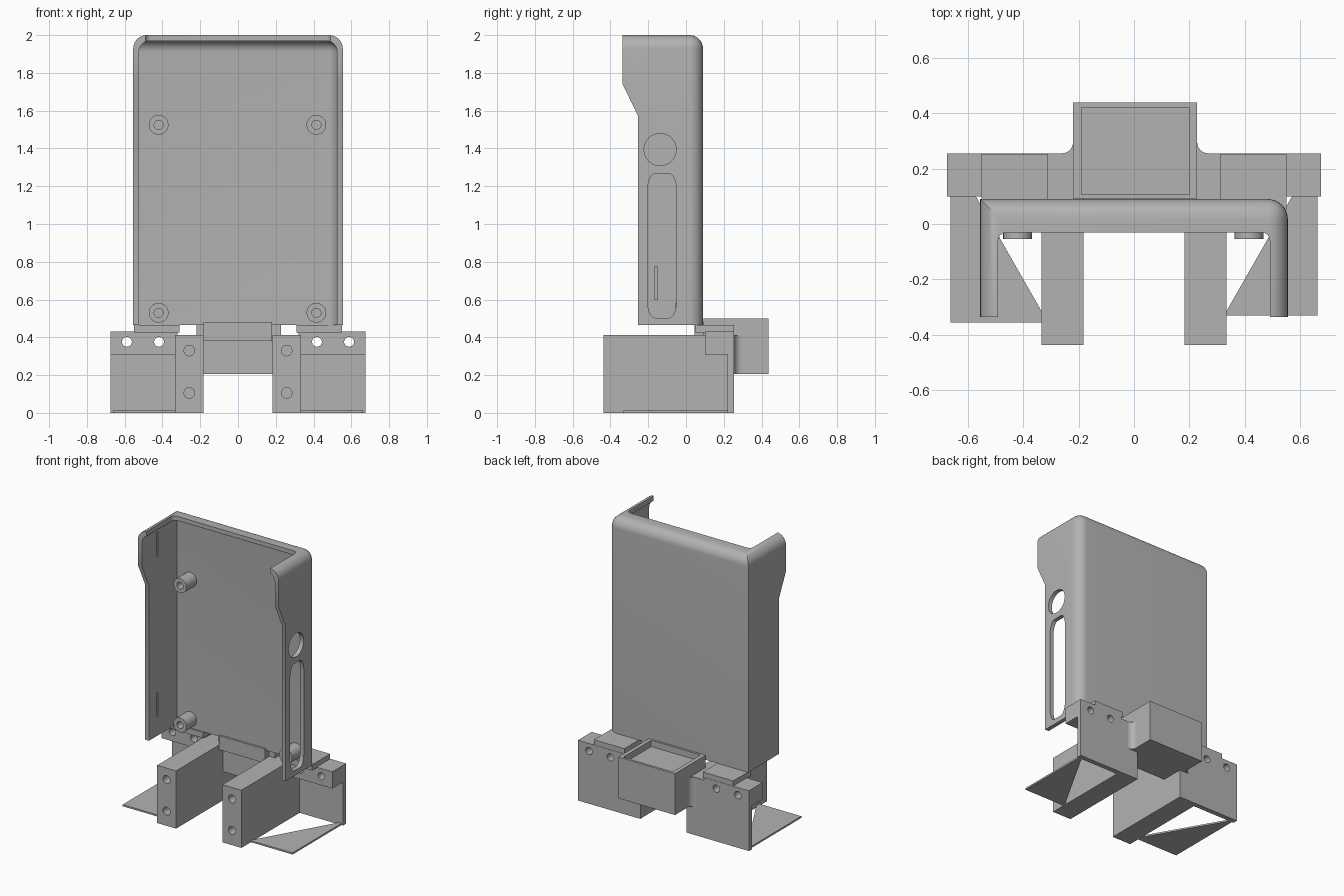
import bpy, bmesh, math
from mathutils import Vector, Matrix

if "Cube" in bpy.data.objects:
    bpy.data.objects.remove(bpy.data.objects["Cube"], do_unlink=True)

gray = bpy.data.materials.new("plain gray")
gray.use_nodes = True
GRAY = (0.45, 0.45, 0.45, 1)
gray.diffuse_color = GRAY
gray.node_tree.nodes["Principled BSDF"].inputs["Base Color"].default_value = GRAY


def finish(name, bm):
    bmesh.ops.recalc_face_normals(bm, faces=bm.faces)
    mesh = bpy.data.meshes.new(name)
    bm.to_mesh(mesh)
    bm.free()
    mesh.materials.append(gray)
    ob = bpy.data.objects.new(name, mesh)
    bpy.context.collection.objects.link(ob)
    return ob


def prism(name, points, depth, bevels=()):
    """Extrude a closed 3D outline by a vector; bevels are (edge test, radius)."""
    bm = bmesh.new()
    face = bm.faces.new([bm.verts.new(p) for p in points])
    ext = bmesh.ops.extrude_face_region(bm, geom=[face])["geom"]
    bmesh.ops.translate(bm, vec=depth, verts=[v for v in ext if isinstance(v, bmesh.types.BMVert)])
    bmesh.ops.recalc_face_normals(bm, faces=bm.faces)
    for test, radius in bevels:
        edges = [e for e in bm.edges if test(e.verts[0].co, e.verts[1].co)]
        bmesh.ops.bevel(bm, geom=edges, offset=radius, segments=8, profile=0.5, affect='EDGES', clamp_overlap=True)
    return finish(name, bm)


def box(name, x, y, z, bevels=()):
    outline = [(x[0], y[0], z[0]), (x[1], y[0], z[0]), (x[1], y[1], z[0]), (x[0], y[1], z[0])]
    return prism(name, outline, (0, 0, z[1] - z[0]), bevels)


def rod(name, centre, radius, length, axis):
    bm = bmesh.new()
    bmesh.ops.create_cone(bm, cap_ends=True, segments=32, radius1=radius, radius2=radius, depth=length)
    turn = Matrix.Rotation(math.pi / 2, 4, 'X' if axis == 'Y' else 'Y')
    bmesh.ops.transform(bm, matrix=Matrix.Translation(centre) @ turn, verts=bm.verts)
    return finish(name, bm)


def combine(ob, other, operation='DIFFERENCE'):
    other.hide_render = True
    mod = ob.modifiers.new(operation.lower(), 'BOOLEAN')
    mod.operation, mod.object, mod.solver = operation, other, 'EXACT'
    bpy.context.view_layer.objects.active = ob
    bpy.ops.object.modifier_apply(modifier=mod.name)
    bpy.data.objects.remove(other, do_unlink=True)


def smooth(ob):
    bpy.ops.object.select_all(action='DESELECT')
    ob.select_set(True)
    bpy.context.view_layer.objects.active = ob
    bpy.ops.object.shade_smooth_by_angle(angle=math.radians(30))


def rounded_edges(back, top):
    """Top edges at the back and sides, plus the upright back edge on +x."""
    def test(a, b):
        on_top = min(a.z, b.z) > top - 0.001
        at_back = min(a.y, b.y) > back - 0.001
        along_y = abs(a.y - b.y) > 0.1
        upright = abs(a.z - b.z) > 0.1 and a.x > 0
        return (on_top and (at_back or along_y)) or (at_back and upright)
    return test


# Open-fronted case: stepped side outline, rounded shell, hollowed out
side = [(-0.335, 2), (0.09, 2), (0.09, 0.466), (-0.255, 0.466), (-0.255, 1.574), (-0.335, 1.74)]
case = prism("case_shell", [(-0.555, y, z) for y, z in side], (1.11, 0, 0),
             [(rounded_edges(0.09, 2), 0.072)])
combine(case, box("hollow", (-0.525, 0.525), (-0.6, 0.06), (0.3, 1.97),
                  [(rounded_edges(0.06, 1.97), 0.06)]))
# Top wall is cut back, leaving the rounded corners of the side walls
combine(case, box("top_cut", (-0.49, 0.49), (-0.6, -0.03), (1.85, 2.2),
                  [(lambda a, b: abs(a.z - b.z) > 0.1 and min(a.y, b.y) > -0.1, 0.03)]))

# Round hole and long rounded slot in the +x wall
combine(case, rod("round_hole", (0.54, -0.137, 1.394), 0.085, 0.2, 'X'))
slot = []
for i in range(32):
    t = 2 * math.pi * (i + 0.5) / 32
    c, s = math.cos(t), math.sin(t)
    slot.append((0.45, -0.127 + math.copysign(0.035, c) + 0.042 * c,
                 0.885 + math.copysign(0.29, s) + 0.092 * s))
combine(case, prism("slot", slot, (0.2, 0, 0)))

# Narrow grooves inside the side walls
for x, z in ((-0.525, 0.687), (-0.525, 1.83), (0.525, 1.83)):
    combine(case, box("groove", (x - 0.012, x + 0.012), (-0.166, -0.15), (z - 0.087, z + 0.087)))
smooth(case)

# Hollow screw posts on the back wall
for x in (-0.42, 0.415):
    for z in (0.53, 1.525):
        post = rod("screw_post", (x, 0.005, z), 0.052, 0.12, 'Y')
        combine(post, rod("bore", (x, -0.04, z), 0.024, 0.16, 'Y'))
        smooth(post)

# Mounting brackets, arms and foot plates on both sides
for s, label in ((-1, "right"), (1, "left")):
    def sx(a, b):
        return tuple(sorted((s * a, s * b)))

    bracket = box(label + "_bracket", sx(0.2, 0.675), (0.22, 0.255), (0, 0.41))
    combine(bracket, box("block", sx(0.32, 0.675), (0.1, 0.255), (0.31, 0.43)), 'UNION')
    for x in (0.418, 0.588):
        combine(bracket, rod("bolt_hole", (s * x, 0.18, 0.376), 0.026, 0.4, 'Y'))
    smooth(bracket)
    box(label + "_bracket_tab", sx(0.31, 0.55), (0.05, 0.253), (0.425, 0.466))

    arm = box(label + "_arm", sx(0.183, 0.333), (-0.437, 0.254), (0, 0.412))
    for z in (0.105, 0.33):
        combine(arm, rod("arm_hole", (s * 0.258, -0.437, z), 0.028, 0.3, 'Y'))
    smooth(arm)

    front = -0.355 if s < 0 else -0.33
    foot = [(0.662, front), (0.325, front), (0.325, -0.33), (0.645, 0.23), (0.662, 0.23)]
    prism(label + "_foot_plate", [(s * x, y, 0) for x, y in foot], (0, 0, 0.012))

# Rear box with a shallow tray in its top, and the tab joining it to the case
rear = box("rear_box", (-0.22, 0.228), (0.092, 0.438), (0.205, 0.5))
combine(rear, box("tray", (-0.19, 0.2), (0.107, 0.42), (0.455, 0.6)))
box("case_tab", (-0.183, 0.18), (0.045, 0.1), (0.38, 0.48))

# Small fillets where the box meets the brackets
for x, s in ((-0.22, -1), (0.228, 1)):
    arc = [(x, 0.25, 0.205), (x + s * 0.04, 0.25, 0.205)]
    for i in range(7):
        t = math.pi / 2 * i / 6
        arc.append((x + s * 0.04 * (1 - math.sin(t)), 0.295 - 0.04 * math.cos(t), 0.205))
    smooth(prism("box_fillet", arc, (0, 0, 0.205)))
